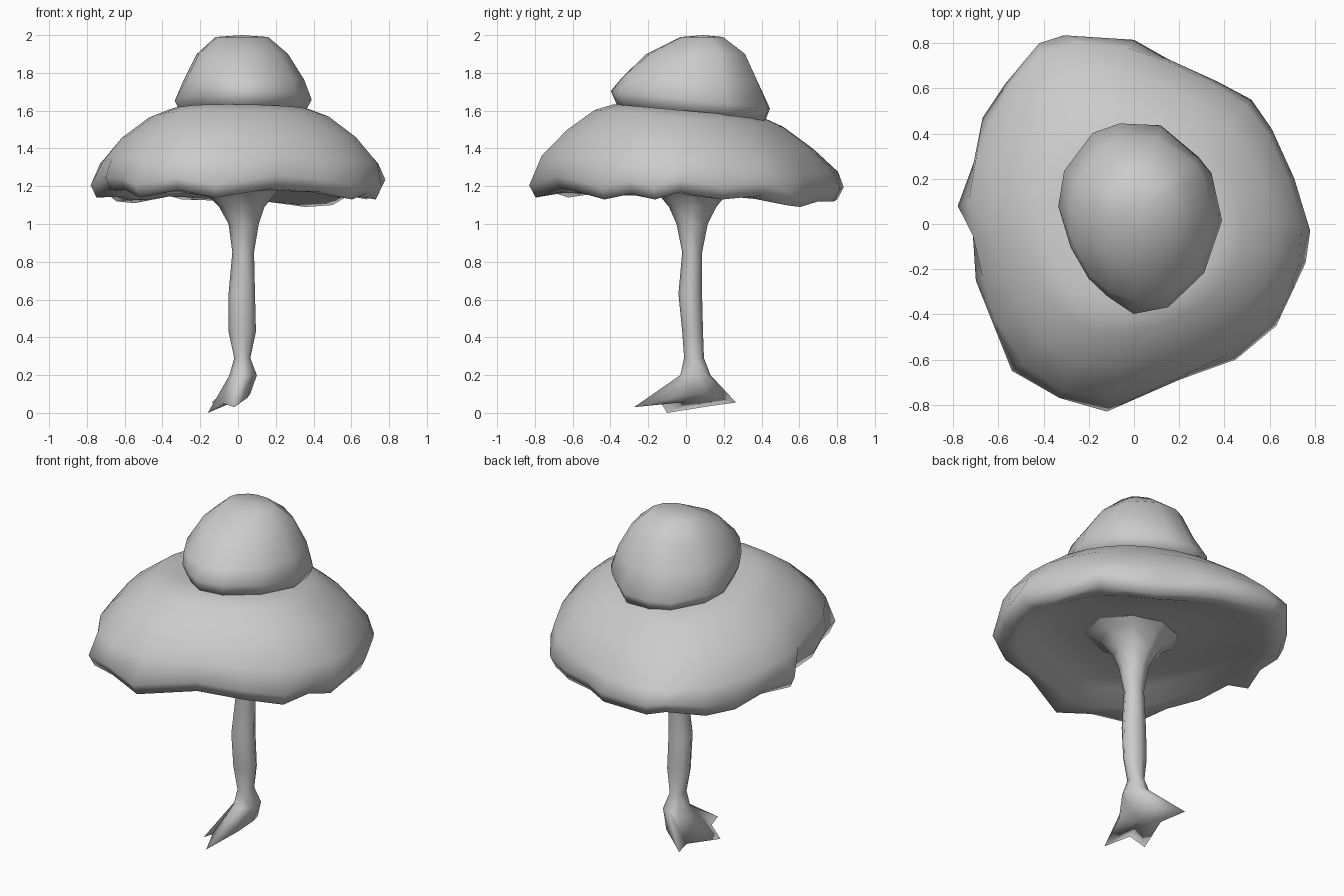
import bpy, bmesh
from math import cos, sin, tau, hypot

if "Cube" in bpy.data.objects:
    bpy.data.objects.remove(bpy.data.objects["Cube"])


def loft(name, rings, start=None, end=None):
    """Skin a stack of equal-length rings; close each end with a fan to a point."""
    bm = bmesh.new()
    vs = [[bm.verts.new(p) for p in r] for r in rings]
    n = len(rings[0])
    for a, b in zip(vs, vs[1:]):
        for i in range(n):
            j = (i + 1) % n
            bm.faces.new((a[i], a[j], b[j], b[i]))
    for ring, tip in ((vs[0], start), (vs[-1], end)):
        if tip:
            t = bm.verts.new(tip)
            for i in range(n):
                bm.faces.new((ring[i], ring[(i + 1) % n], t))
    bmesh.ops.recalc_face_normals(bm, faces=bm.faces)
    for f in bm.faces:
        f.smooth = True
    me = bpy.data.meshes.new(name)
    bm.to_mesh(me)
    bm.free()
    ob = bpy.data.objects.new(name, me)
    bpy.context.collection.objects.link(ob)
    return ob


def fit(shape, x0, x1, y0, y1, z, slope=0.0):
    """Place a unit outline into a rectangle, tilted along y."""
    cx, cy, rx, ry = (x0 + x1) / 2, (y0 + y1) / 2, (x1 - x0) / 2, (y1 - y0) / 2
    return [(cx + rx * u, cy + ry * v, z + slope * (cy + ry * v)) for u, v in shape]


# Lower canopy: irregular outline with wavy hem height (x, y, hem z)
hem = [(.78, -.03, 1.17), (.71, .20, 1.13), (.61, .42, 1.15), (.52, .55, 1.10),
       (.37, .63, 1.09), (.15, .73, 1.12), (0, .815, 1.12), (-.31, .835, 1.13),
       (-.42, .80, 1.16), (-.57, .62, 1.11), (-.67, .47, 1.12), (-.71, .27, 1.15),
       (-.78, .08, 1.14), (-.715, -.02, 1.18), (-.70, -.25, 1.18), (-.62, -.45, 1.18),
       (-.54, -.65, 1.14), (-.33, -.77, 1.18), (-.12, -.83, 1.14), (.20, -.69, 1.19),
       (.45, -.60, 1.17), (.63, -.45, 1.13), (.70, -.30, 1.16), (.76, -.17, 1.13)]


def relax(pts):
    n = len(pts)
    return [tuple((pts[i - 1][k] + 2 * pts[i][k] + pts[(i + 1) % n][k]) / 4
                  for k in range(3)) for i in range(n)]


soft = relax(hem)
softer = relax(relax(soft))


def canopy_ring(outline, s, z, follow):
    """Scaled outline; follow blends the height towards the wavy hem."""
    return [(x * s, y * s, (z - .09 * y * s) * (1 - follow) + (h + z - 1.15) * follow)
            for x, y, h in outline]


loft("lower_canopy", [
    canopy_ring(softer, .28, 1.215, 0), canopy_ring(softer, .50, 1.225, .2),
    canopy_ring(soft, .72, 1.20, .6), canopy_ring(soft, .86, 1.155, 1),
    canopy_ring(hem, .96, 1.15, 1), canopy_ring(hem, 1.0, 1.215, 1),
    canopy_ring(soft, .98, 1.32, .5), canopy_ring(softer, .86, 1.45, .2),
    canopy_ring(softer, .66, 1.56, 0), canopy_ring(softer, .52, 1.60, 0),
    canopy_ring(softer, .36, 1.60, 0)],
    start=(.02, .03, 1.20), end=(0, 0, 1.60))

# Upper canopy: tilted egg-like dome, narrower at the front, round at the crown
egg = [(1, -.02), (.87, .48), (.71, .65), (.25, .98), (-.25, 1), (-.58, .90),
       (-.93, .50), (-1, .13), (-.85, -.30), (-.63, -.63), (-.41, -.81),
       (-.08, -1), (.34, -.93), (.78, -.57)]
crown = [(u / hypot(u, v), v / hypot(u, v)) for u, v in egg]
loft("upper_canopy", [
    fit(egg, -.30, .35, -.36, .42, 1.585, -.09),
    fit(egg, -.335, .39, -.398, .445, 1.66, -.11),
    fit(crown, -.29, .35, -.34, .39, 1.765, -.03),
    fit(crown, -.22, .265, -.21, .32, 1.90),
    fit(crown, -.12, .16, -.03, .20, 1.99)],
    start=(.02, .03, 1.58), end=(.02, .09, 2.0))

# Trunk flaring into the canopy, ending in three splayed root toes
octagon = [(cos(tau * i / 8), sin(tau * i / 8)) for i in range(8)]
spans = [(-.26, .30, -.24, .32, 1.23), (-.18, .21, -.16, .23, 1.175),
         (-.10, .14, -.09, .16, 1.09), (-.05, .11, -.05, .115, 1.0),
         (-.03, .085, -.02, .085, .85), (-.05, .09, -.04, .085, .63),
         (-.05, .095, -.02, .09, .43), (-.02, .065, -.01, .095, .29),
         (-.045, .10, -.03, .13, .20)]
toes = [(.065, .05, .10), (.04, .13, .09), (-.14, .265, .055), (-.09, .12, .035),
        (-.16, -.10, .0), (-.08, -.13, .05), (-.02, -.275, .03), (.05, -.07, .08)]
loft("trunk", [fit(octagon, *s) for s in spans] + [toes], end=(-.02, .02, .06))
